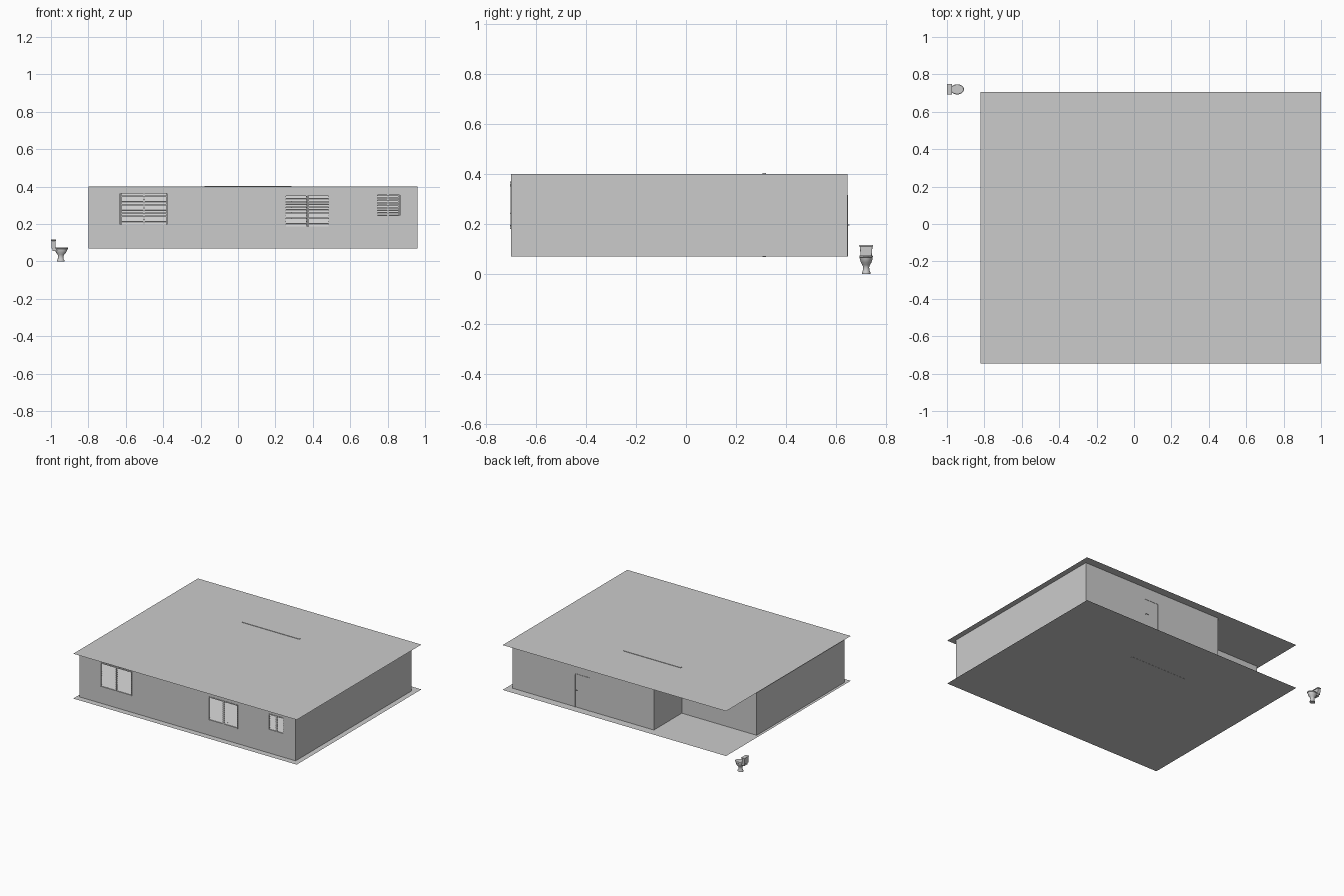
import bpy, bmesh, math
from mathutils import Matrix, Vector

if "Cube" in bpy.data.objects:
    bpy.data.objects.remove(bpy.data.objects["Cube"])

FLOOR, TOP = 0.07, 0.40
T = 0.016  # wall thickness


def finish(name, bm, smooth=False):
    bmesh.ops.recalc_face_normals(bm, faces=bm.faces)
    me = bpy.data.meshes.new(name)
    bm.to_mesh(me)
    bm.free()
    ob = bpy.data.objects.new(name, me)
    bpy.context.collection.objects.link(ob)
    if smooth:
        bpy.ops.object.select_all(action='DESELECT')
        ob.select_set(True)
        bpy.context.view_layer.objects.active = ob
        bpy.ops.object.shade_smooth_by_angle(angle=math.radians(40))
    return ob


def add_box(bm, x0, x1, y0, y1, z0, z1, tilt=0):
    c = Vector(((x0 + x1) / 2, (y0 + y1) / 2, (z0 + z1) / 2))
    m = Matrix.Translation(c) @ Matrix.Rotation(tilt, 4, 'X') @ Matrix.Diagonal((x1 - x0, y1 - y0, z1 - z0, 1))
    bmesh.ops.create_cube(bm, size=1, matrix=m)


def box(name, *dims):
    bm = bmesh.new()
    add_box(bm, *dims)
    return finish(name, bm)


def plane(name, z):
    bm = bmesh.new()
    pts = [(-0.82, -0.745), (1.0, -0.745), (1.0, 0.705), (-0.82, 0.705)]
    bm.faces.new([bm.verts.new((x, y, z)) for x, y in pts])
    return finish(name, bm)


def loft(name, rings, n=28):
    """Stack of elliptical rings (z, centre x, radius x, radius y), capped."""
    bm = bmesh.new()
    loops = []
    for z, cx, rx, ry in rings:
        loops.append([bm.verts.new((cx + rx * math.cos(2 * math.pi * i / n),
                                    0.72 + ry * math.sin(2 * math.pi * i / n), z)) for i in range(n)])
    for a, b in zip(loops, loops[1:]):
        for i in range(n):
            j = (i + 1) % n
            bm.faces.new((a[i], a[j], b[j], b[i]))
    bm.faces.new(loops[0][::-1])
    bm.faces.new(loops[-1])
    return finish(name, bm, True)


# floor and roof sheets
plane("floor", FLOOR)
plane("roof", TOP)

# outer walls: L-shaped footprint with thickness added inward
outline = [(-0.80, -0.70), (0.96, -0.70), (0.96, 0.645), (-0.19, 0.645), (-0.19, 0.32), (-0.80, 0.32)]
bm = bmesh.new()
low = [bm.verts.new((x, y, FLOOR)) for x, y in outline]
high = [bm.verts.new((x, y, TOP - 0.0005)) for x, y in outline]
for i in range(len(outline)):
    j = (i + 1) % len(outline)
    bm.faces.new((low[i], low[j], high[j], high[i]))
walls = finish("outer_walls", bm)
sol = walls.modifiers.new("thickness", 'SOLIDIFY')
sol.thickness, sol.offset, sol.use_even_offset = T, -1, True

# inner partition walls
h = T / 2
W = TOP - 0.0005
box("entry_wall", -0.18, 0.286, 0.305, 0.32, FLOOR - 0.001, TOP + 0.003)
box("entry_side_wall", 0.286 - T, 0.286, 0.32, 0.632, FLOOR, W)
box("middle_wall", -0.025 - h, -0.025 + h, -0.69, 0.305, FLOOR, W)
box("corridor_wall", -0.79, -0.033, 0.11 - h, 0.11 + h, FLOOR, W)


# louvred windows: opening, two framed sashes, tilted slats
def window(name, x0, x1, z0, z1, slats):
    cut = box(name + "_cutter", x0, x1, -0.73, -0.65, z0, z1)
    cut.hide_render = True
    cut.hide_viewport = False
    cut.display_type = 'WIRE'
    mod = walls.modifiers.new(name, 'BOOLEAN')
    mod.operation, mod.object, mod.solver = 'DIFFERENCE', cut, 'EXACT'
    f, ya, yb = 0.006, -0.703, -0.686
    mid = (x0 + x1) / 2
    bm = bmesh.new()
    for z in (z0, z1 - f):
        add_box(bm, x0, x1, ya, yb, z, z + f)
    for x in (x0, mid - f, mid, x1 - f):
        add_box(bm, x + 0.0005, x + f - 0.0005, ya + 0.001, yb, z0 + f, z1 - f)
    finish(name + "_frame", bm)
    bm = bmesh.new()
    step = (z1 - z0 - 2 * f) / slats
    for a, b in ((x0 + f, mid - f), (mid + f, x1 - f)):
        for i in range(slats):
            z = z0 + f + step * (i + 0.5)
            add_box(bm, a, b, -0.696, -0.694, z - step * 0.5, z + step * 0.5, math.radians(-30))
    finish(name + "_slats", bm)


window("left_window", -0.63, -0.375, 0.19, 0.37, 11)
window("middle_window", 0.25, 0.49, 0.18, 0.355, 11)
window("right_window", 0.74, 0.865, 0.24, 0.36, 8)


# doors: casing, leaf and handle standing just proud of the wall face y
def door(name, x0, x1, y, side, height=0.245):
    z1, f = FLOOR + height, 0.006
    ys = lambda a, b: sorted((y + side * a, y + side * b))
    bm = bmesh.new()
    for x in (x0, x1 - f):
        add_box(bm, x, x + f, *ys(-0.002, 0.003), FLOOR, z1 - f)
    add_box(bm, x0, x1, *ys(-0.002, 0.003), z1 - f, z1)
    finish(name + "_frame", bm)
    box(name + "_leaf", x0 + f, x1 - f, *ys(-0.002, 0.001), FLOOR + 0.001, z1 - f)
    bm = bmesh.new()
    hz = FLOOR + 0.125
    add_box(bm, x1 - 0.016, x1 - 0.012, *ys(0, 0.008), hz, hz + 0.004)
    add_box(bm, x1 - 0.032, x1 - 0.012, *ys(0.006, 0.009), hz, hz + 0.004)
    finish(name + "_handle", bm)


door("front_door", 0.33, 0.455, 0.645, 1)
door("room_door", -0.69, -0.57, 0.11 - h, -1)

# toilet standing outside the back corner
loft("toilet_bowl", [(0, -0.948, 0.020, 0.017), (0.006, -0.948, 0.020, 0.017),
                     (0.012, -0.948, 0.016, 0.014), (0.028, -0.948, 0.014, 0.012),
                     (0.036, -0.947, 0.017, 0.015), (0.046, -0.946, 0.026, 0.021),
                     (0.058, -0.946, 0.032, 0.025), (0.066, -0.946, 0.034, 0.026)])
loft("toilet_seat", [(0.066, -0.945, 0.033, 0.025), (0.068, -0.945, 0.036, 0.027),
                     (0.072, -0.945, 0.036, 0.027), (0.075, -0.945, 0.033, 0.025)])
box("toilet_shelf", -0.992, -0.965, 0.702, 0.738, 0.055, 0.069)
tank = box("toilet_tank", -0.998, -0.975, 0.695, 0.745, 0.068, 0.11)
for v in tank.data.vertices:  # narrower at the bottom
    if v.co.z < 0.08:
        v.co.y = 0.72 + (v.co.y - 0.72) * 0.88
lid = box("toilet_tank_lid", -1.0, -0.972, 0.692, 0.748, 0.11, 0.116)
for ob in (tank, lid):
    b = ob.modifiers.new("soft_edges", 'BEVEL')
    b.width, b.segments = 0.002, 2
